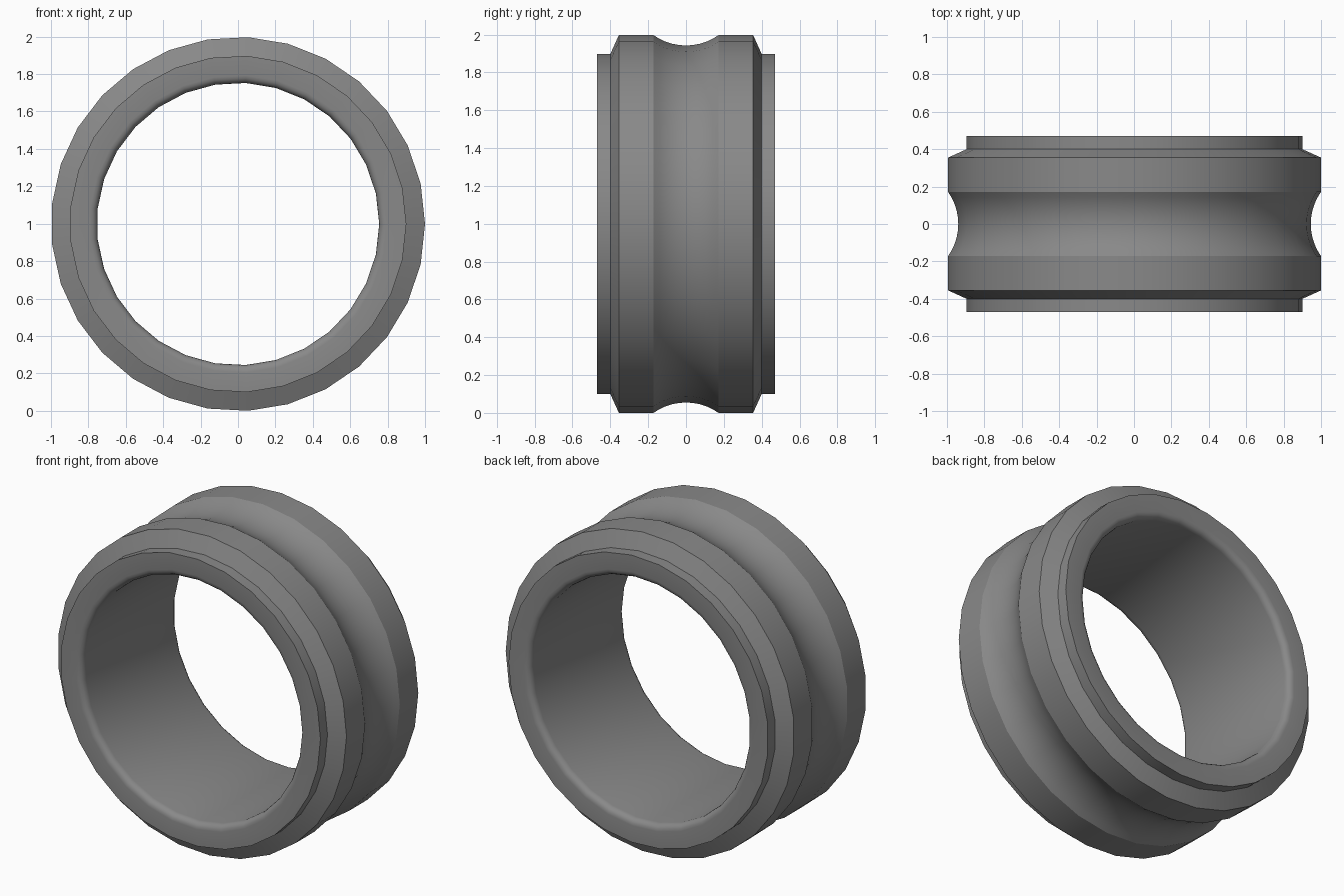
import bpy, bmesh, math

if "Cube" in bpy.data.objects:
    bpy.data.objects.remove(bpy.data.objects["Cube"])

SIDES = 29
BORE, FILLET, HALF = 0.755, 0.04, 0.47

# half profile (y, r) from groove centre outward, over the flange and into the bore
gw, gd = 0.172, 0.055
gr = (gw ** 2 + gd ** 2) / (2 * gd)
ga = math.asin(gw / gr)
half = []
for i in range(1, 6):
    a = ga * i / 5
    half.append((gr * math.sin(a), 1 - gd + gr * (1 - math.cos(a))))
half += [(0.355, 1.0), (0.4, 0.9), (HALF, 0.9)]
for i in range(5):  # rounded bore lip
    a = math.pi / 2 * i / 4
    half.append((HALF - FILLET + FILLET * math.cos(a),
                 BORE + FILLET - FILLET * math.sin(a)))
profile = [(0.0, 1 - gd)] + half + [(-y, r) for y, r in reversed(half)]

# revolve the closed profile about the y axis
bm = bmesh.new()
rings = []
for s in range(SIDES):
    t = 2 * math.pi * s / SIDES
    rings.append([bm.verts.new((r * math.cos(t), y, 1 + r * math.sin(t))) for y, r in profile])
n = len(profile)
for s in range(SIDES):
    a, b = rings[s], rings[(s + 1) % SIDES]
    for i in range(n):
        j = (i + 1) % n
        bm.faces.new((a[i], a[j], b[j], b[i]))
bmesh.ops.recalc_face_normals(bm, faces=bm.faces)
zmin = min(v.co.z for v in bm.verts)
for v in bm.verts:
    v.co.z -= zmin
mesh = bpy.data.meshes.new("grooved_ring")
bm.to_mesh(mesh)
bm.free()

# single grey material
mat = bpy.data.materials.new("mid grey")
mat.diffuse_color = (0.25, 0.25, 0.25, 1)
mat.use_nodes = True
mat.node_tree.nodes["Principled BSDF"].inputs["Base Color"].default_value = mat.diffuse_color
mesh.materials.append(mat)
ring = bpy.data.objects.new("grooved_ring", mesh)
bpy.context.collection.objects.link(ring)
bpy.context.view_layer.objects.active = ring
ring.select_set(True)
bpy.ops.object.shade_smooth_by_angle(angle=math.radians(28))
